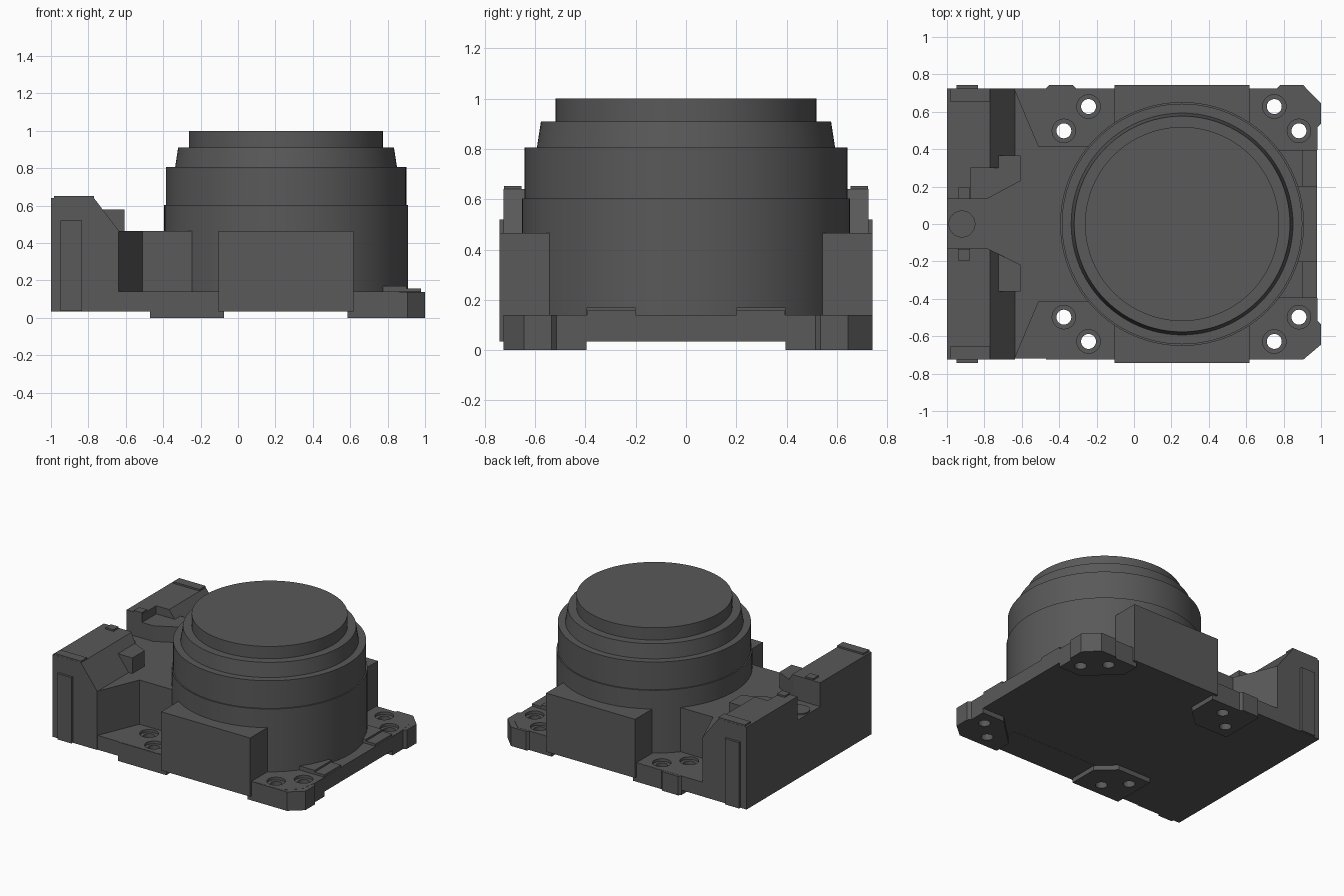
import bpy, bmesh
from math import radians, pi
from mathutils import Vector

if "Cube" in bpy.data.objects:
    bpy.data.objects.remove(bpy.data.objects["Cube"])

dark = bpy.data.materials.new('dark_grey')
dark.diffuse_color = (.1, .1, .1, 1)
dark.use_nodes = True
dark.node_tree.nodes["Principled BSDF"].inputs["Base Color"].default_value = dark.diffuse_color


def finish(name, bm):
    bmesh.ops.remove_doubles(bm, verts=bm.verts, dist=1e-5)
    bmesh.ops.recalc_face_normals(bm, faces=bm.faces)
    me = bpy.data.meshes.new(name)
    bm.to_mesh(me)
    bm.free()
    me.materials.append(dark)
    ob = bpy.data.objects.new(name, me)
    bpy.context.collection.objects.link(ob)
    return ob


def prism(name, pts, lo, hi, axis='z'):
    """Extrude an outline: xy points along z, or xz points along y."""
    bm = bmesh.new()
    place = (lambda a, b: (a, b, lo)) if axis == 'z' else (lambda a, b: (a, lo, b))
    face = bm.faces.new([bm.verts.new(place(a, b)) for a, b in pts])
    ext = bmesh.ops.extrude_face_region(bm, geom=[face])
    step = Vector((0, 0, hi - lo)) if axis == 'z' else Vector((0, hi - lo, 0))
    bmesh.ops.translate(bm, verts=[v for v in ext['geom'] if isinstance(v, bmesh.types.BMVert)], vec=step)
    return finish(name, bm)


def box(name, x0, x1, y0, y1, z0, z1):
    return prism(name, [(x0, y0), (x1, y0), (x1, y1), (x0, y1)], z0, z1)


def lathe(name, profile, centres, steps):
    bm = bmesh.new()
    for cx, cy in centres:
        vs = [bm.verts.new((cx + r, cy, z)) for r, z in profile]
        es = [bm.edges.new(p) for p in zip(vs, vs[1:])]
        bmesh.ops.spin(bm, geom=vs + es, cent=(cx, cy, 0), axis=(0, 0, 1),
                       angle=2 * pi, steps=steps, use_duplicate=False)
    return finish(name, bm)


def cut(targets, cutter):
    """Subtract the cutter from every target, then remove it."""
    cutter.hide_render = True
    for ob in targets:
        mod = ob.modifiers.new('cut', 'BOOLEAN')
        mod.operation, mod.solver, mod.object = 'DIFFERENCE', 'EXACT', cutter
        bpy.context.view_layer.objects.active = ob
        bpy.ops.object.modifier_apply(modifier=mod.name)
    bpy.data.objects.remove(cutter)


def flip(pts, s):
    return [(x, y * s) for x, y in pts]


# Stepped round cap
cap = lathe('round_cap', [(0, .08), (.652, .08), (.652, .602), (.643, .602), (.643, .806), (.593, .806),
                          (.577, .91), (.519, .91), (.519, 1.0), (0, 1.0)], [(.257, 0)], 96)
bpy.context.view_layer.objects.active = cap
cap.select_set(True)
bpy.ops.object.shade_smooth_by_angle(angle=radians(25))
cap.select_set(False)

# Base plate with corner feet
drilled = [prism('base_plate', [(-.99, -.72), (.86, -.72), (.96, -.63), (.979, -.5), (.979, .5), (.96, .63),
                                (.86, .724), (-.99, .724)], .035, .14)]
right_foot = [(.585, .725), (.765, .725), (.78, .742), (.905, .742), (1, .645), (1, .535), (.98, .515),
              (.98, .395), (.8, .395), (.585, .6)]
left_foot = [(-.47, .725), (-.455, .742), (-.325, .742), (-.31, .725), (-.075, .725), (-.075, .51),
             (-.2, .395), (-.47, .395)]
for side, s in (('back', 1), ('front', -1)):
    for end, pts in (('right', right_foot), ('left', left_foot)):
        pts = flip([(x, min(y, .742 if s > 0 else .725)) for x, y in pts], s)
        drilled.append(prism(f'{side}_{end}_foot', pts, 0, .139))

# Counterbored screw holes
holes = [(x, s * y) for s in (1, -1) for x, y in ((-.243, .628), (-.375, .498), (.75, .628), (.882, .498))]
cut(drilled, lathe('hole_cutter', [(0, -.1), (.04, -.1), (.04, .12), (.063, .12), (.063, .2), (0, .2)], holes, 24))

# Rear body that narrows into the cap
half = [(-1, .725), (-.64, .725), (-.51, .415), (-.24, .415)]
prism('rear_body', half + flip(half[::-1], -1), .035, .465)

# Tall end walls with a sloped inner face, either side of the centre notch
wall = [(-1, .46), (-1, .64), (-.77, .64), (-.637, .465), (-.637, .46)]
front_wall = prism('front_end_wall', wall, -.725, -.13, 'y')
prism('back_end_wall', wall, .725, .3, 'y')
box('back_wall_inner_end', -1, -.875, .135, .3, .46, .64)
cut([front_wall], prism('notch_flare', [(-.785, -.13), (-.607, -.217), (-.607, -.1), (-.785, -.1)], .4, .7))

# Guide lugs beside the notch
prism('back_guide_lug', [(-.875, .135), (-.785, .135), (-.607, .23), (-.607, .365), (-.73, .365),
                         (-.73, .3), (-.875, .3)], .46, .58)
prism('front_guide_lug', [(-.75, -.148), (-.607, -.217), (-.607, -.36), (-.75, -.36)], .46, .58)
lathe('notch_disc', [(0, .46), (.072, .46), (.072, .475), (0, .475)], [(-.92, 0)], 32)

# Mirrored side details
for side, s in (('back', 1), ('front', -1)):
    box(f'{side}_side_block', -.105, .618, s * .5, s * .742, .034, .465)
    box(f'{side}_side_rib', -.95, -.835, s * .7, s * .742, .036, .52)
    box(f'{side}_top_strip', -.985, -.77, s * .655, s * .724, .6, .652)
    box(f'{side}_notch_tab', -.94, -.876, s * .134, s * .195, .6, .652)
    box(f'{side}_plate_ridge', .7, .9, s * .2, s * .395, .1, .17)
    box(f'{side}_plate_ridge_step', .85, .978, s * .201, s * .394, .1, .157)
